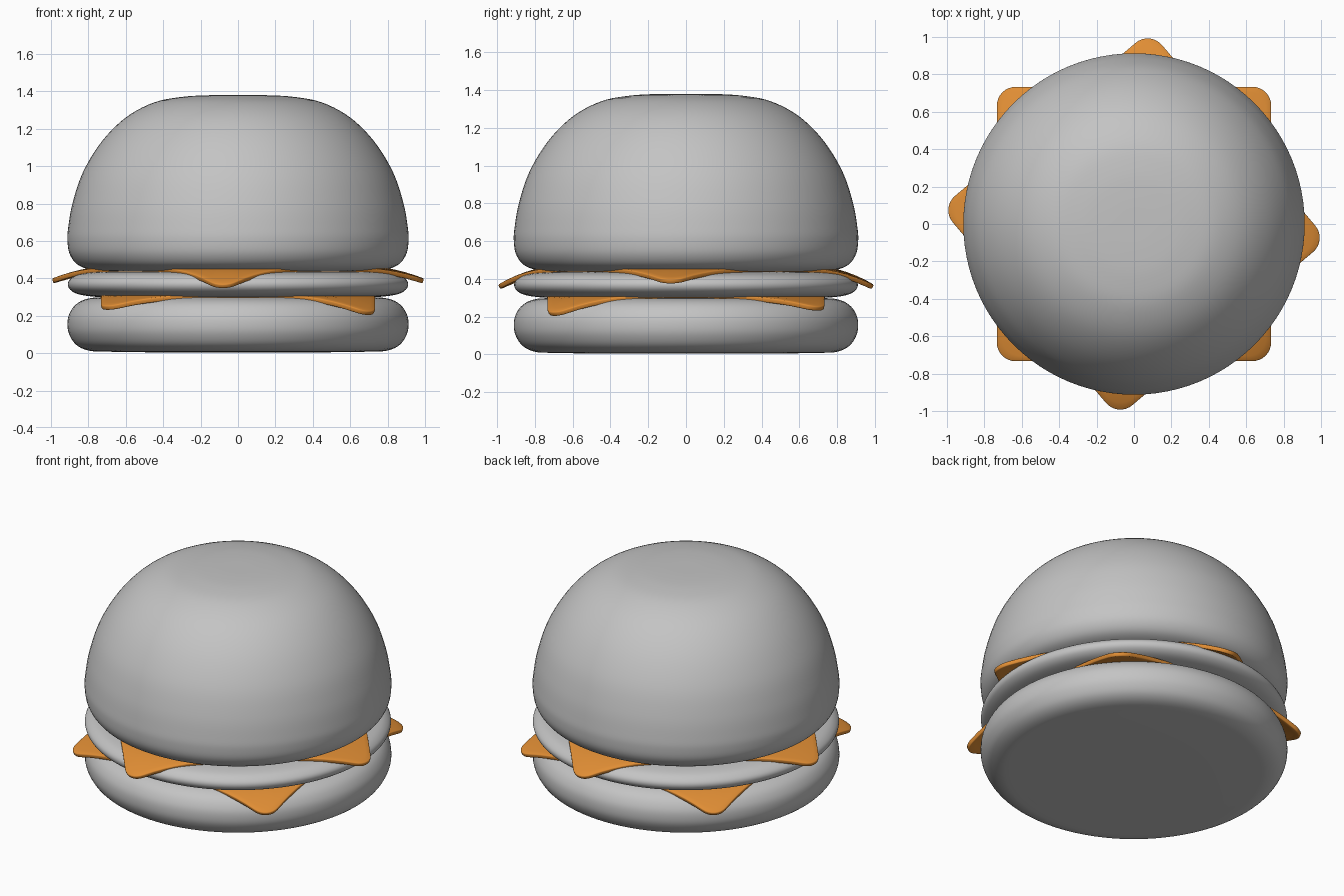
import bpy, bmesh, math

if "Cube" in bpy.data.objects:
    bpy.data.objects.remove(bpy.data.objects["Cube"])


def material(name, rgb):
    m = bpy.data.materials.new(name)
    m.diffuse_color = (*rgb, 1)
    m.use_nodes = True
    m.node_tree.nodes["Principled BSDF"].inputs["Base Color"].default_value = m.diffuse_color
    return m


GREY = material("warm_grey", (0.55, 0.55, 0.55))
ORANGE = material("cheese_orange", (0.75, 0.27, 0.035))


def finish(name, bm, mat, angle=50):
    bmesh.ops.recalc_face_normals(bm, faces=bm.faces)
    me = bpy.data.meshes.new(name)
    bm.to_mesh(me)
    bm.free()
    ob = bpy.data.objects.new(name, me)
    bpy.context.collection.objects.link(ob)
    me.materials.append(mat)
    bpy.ops.object.select_all(action='DESELECT')
    bpy.context.view_layer.objects.active = ob
    ob.select_set(True)
    bpy.ops.object.shade_smooth_by_angle(angle=math.radians(angle))
    return ob


def smooth_path(pts, steps=5):
    """Catmull-Rom curve through the profile points."""
    out = []
    for i in range(len(pts) - 1):
        p = [pts[max(0, min(len(pts) - 1, i + k))] for k in (-1, 0, 1, 2)]
        for s in range(steps):
            t = s / steps
            out.append(tuple(0.5 * (2 * b + (c - a) * t + (2 * a - 5 * b + 4 * c - d) * t * t
                                    + (3 * b - a - 3 * c + d) * t ** 3)
                             for a, b, c, d in zip(*p)))
    return out + [pts[-1]]


def turned(name, profile, mat, n=96):
    """Revolve a (radius, height) profile whose ends lie on the axis."""
    bm = bmesh.new()
    pts = smooth_path(profile)
    rings = [[bm.verts.new((r * math.cos(2 * math.pi * k / n), r * math.sin(2 * math.pi * k / n), z))
              for k in range(n)] for r, z in pts[1:-1]]
    for a, b in zip(rings, rings[1:]):
        for k in range(n):
            bm.faces.new((a[k], a[(k + 1) % n], b[(k + 1) % n], b[k]))
    for (r, z), ring in ((pts[0], rings[0]), (pts[-1], rings[-1])):
        c = bm.verts.new((0, 0, z))
        for k in range(n):
            bm.faces.new((c, ring[k], ring[(k + 1) % n]))
    return finish(name, bm, mat)


def cheese(name, z_top, turn, skew, half=0.735, corner=0.1):
    """Rounded square slice whose corners droop beyond the filling."""
    outline = []
    for q in range(4):
        rot = q * math.pi / 2
        side = [(half, (half - corner) * (k / 10 - 1)) for k in range(20)]
        arc = [(half - corner + corner * math.cos(a), half - corner + corner * math.sin(a))
               for a in [k * math.pi / 16 for k in range(8)]]
        outline += [(x * math.cos(rot) - y * math.sin(rot), x * math.sin(rot) + y * math.cos(rot))
                    for x, y in side + arc]
    bm = bmesh.new()
    rings = []
    for s in (0.3, 0.6, 0.7, 0.76, 0.82, 0.87, 0.92, 0.96, 1.0):
        ring = []
        for x, y in outline:
            x, y = x * s, y * s
            r, a = math.hypot(x, y), math.atan2(y, x)
            drop = max(0, (r - 0.74) / 0.26) ** 1.6 * (0.078 + skew * math.sin(2 * a))
            ring.append(bm.verts.new((r * math.cos(a + turn), r * math.sin(a + turn), z_top - drop)))
        rings.append(ring)
    n = len(outline)
    bm.faces.new(rings[0])
    for a, b in zip(rings, rings[1:]):
        for k in range(n):
            bm.faces.new((a[k], a[(k + 1) % n], b[(k + 1) % n], b[k]))
    for f in bm.faces:
        f.normal_update()
        if f.normal.z < 0:
            f.normal_flip()
    ob = finish(name, bm, ORANGE)
    # Open sheet: keep the upper face in place and thicken downwards
    if ob.data.polygons[0].normal.z < 0:
        ob.data.flip_normals()
    solid = ob.modifiers.new("thickness", 'SOLIDIFY')
    solid.thickness, solid.offset = 0.026, -1
    bev = ob.modifiers.new("soft_rim", 'BEVEL')
    bev.width, bev.segments, bev.limit_method = 0.006, 2, 'ANGLE'
    bev.angle_limit = math.radians(50)
    return ob


# Buns and patty
turned("bottom_bun", [(0, 0.004), (0.4, 0.004), (0.70, 0.008), (0.80, 0.014), (0.865, 0.045), (0.902, 0.10),
                      (0.912, 0.155), (0.902, 0.21), (0.865, 0.262), (0.80, 0.292), (0.70, 0.298),
                      (0.4, 0.298), (0, 0.298)], GREY)
turned("patty", [(0, 0.30), (0.4, 0.30), (0.70, 0.30), (0.79, 0.304), (0.86, 0.317), (0.898, 0.34), (0.91, 0.368),
                 (0.898, 0.395), (0.86, 0.42), (0.79, 0.433), (0.70, 0.436), (0.4, 0.436), (0, 0.436)], GREY)
turned("top_bun", [(0, 0.438), (0.4, 0.438), (0.70, 0.438), (0.79, 0.446), (0.86, 0.475), (0.90, 0.53), (0.912, 0.60),
                   (0.908, 0.67), (0.885, 0.80), (0.83, 0.965), (0.73, 1.13), (0.60, 1.26), (0.45, 1.34),
                   (0.30, 1.37), (0.15, 1.379), (0, 1.38)], GREY)

# Cheese slices
cheese("lower_cheese", 0.316, 0, -0.015)
cheese("upper_cheese", 0.460, math.radians(40.3), 0.015)
